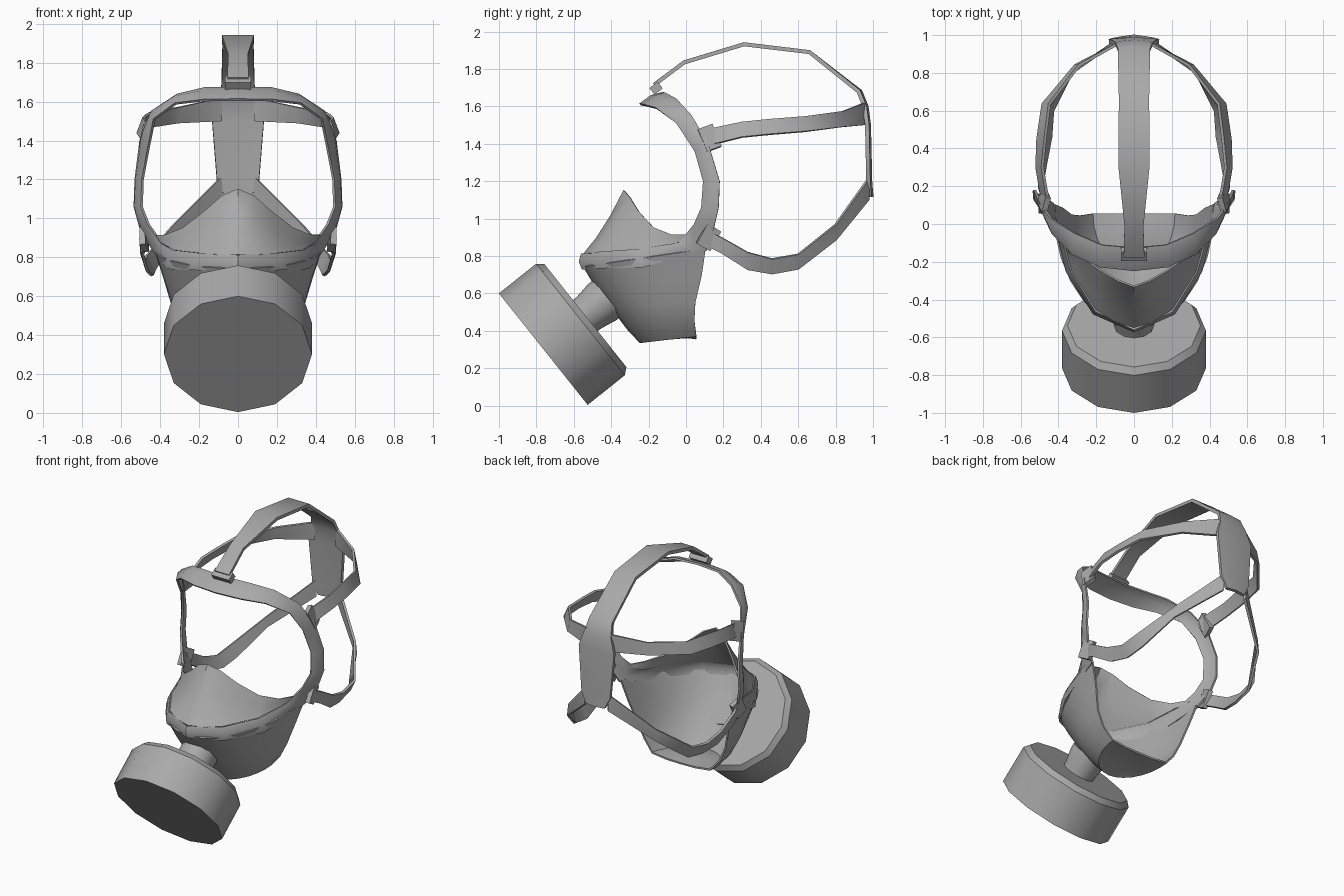
import bpy, bmesh, math
from mathutils import Vector, Matrix

if "Cube" in bpy.data.objects:
    bpy.data.objects.remove(bpy.data.objects["Cube"])

rubber = bpy.data.materials.new("grey rubber")
rubber.diffuse_color = (0.4, 0.4, 0.4, 1)
rubber.use_nodes = True
rubber.node_tree.nodes["Principled BSDF"].inputs["Base Color"].default_value = rubber.diffuse_color


def finish(bm, name, angle=35, mirrored=False, thick=0):
    """Make the object, bake its modifiers, then shade it."""
    bmesh.ops.recalc_face_normals(bm, faces=bm.faces)
    me = bpy.data.meshes.new(name)
    bm.to_mesh(me)
    bm.free()
    ob = bpy.data.objects.new(name, me)
    bpy.context.collection.objects.link(ob)
    me.materials.append(rubber)
    if mirrored:
        m = ob.modifiers.new("mirror", 'MIRROR')
        m.use_clip = True
        m.merge_threshold = 0.002
    if thick:
        s = ob.modifiers.new("thickness", 'SOLIDIFY')
        s.thickness = thick
        s.offset = 0
    bpy.ops.object.select_all(action='DESELECT')
    ob.select_set(True)
    bpy.context.view_layer.objects.active = ob
    bpy.ops.object.convert(target='MESH')
    bpy.ops.object.shade_smooth_by_angle(angle=math.radians(angle))


def sheet(name, rows, thick=0.02, mirrored=True):
    """Loft a surface through rows of points and give it thickness."""
    bm = bmesh.new()
    grid = [[bm.verts.new(p) for p in row] for row in rows]
    for a, b in zip(grid, grid[1:]):
        for i in range(len(a) - 1):
            bm.faces.new((a[i], a[i + 1], b[i + 1], b[i]))
    bmesh.ops.remove_doubles(bm, verts=bm.verts, dist=0.001)
    finish(bm, name, 40, mirrored, thick)


def lathe(name, profile, sides=12):
    """Revolve (depth, radius) pairs about the tilted filter axis."""
    o, a = Vector((0, -0.763, 0.302)), Vector((0, 0.782, 0.623))
    u, v = Vector((1, 0, 0)), Vector((0, -0.623, 0.782))
    bm = bmesh.new()
    rings = []
    for d, r in profile:
        rings.append([bm.verts.new(o + a * d + u * r * math.sin(t) + v * r * math.cos(t))
                      for t in [2 * math.pi * i / sides for i in range(sides)]])
    for p, q in zip(rings, rings[1:]):
        for i in range(sides):
            j = (i + 1) % sides
            bm.faces.new((p[i], p[j], q[j], q[i]))
    bm.faces.new(rings[0])
    bm.faces.new(rings[-1])
    finish(bm, name)


# filter canister and the neck joining it to the mask
lathe("filter_canister", [(0, 0.381), (0.254, 0.381), (0.288, 0.352)])
lathe("filter_neck", [(0.28, 0.105), (0.315, 0.107), (0.4, 0.122), (0.44, 0.122)])

# lens frame: front edge and rear edge, top centre to bottom centre
front = [(0, -.245, 1.61), (.18, -.225, 1.607), (.32, -.16, 1.59), (.43, -.05, 1.51),
         (.46, .05, 1.36), (.49, .095, 1.2), (.495, .085, 1.06), (.46, .045, .97),
         (.39, -.035, .87), (.33, -.25, .835), (.2, -.46, .82), (0, -.555, .81)]
rear = [(0, -.125, 1.67), (.17, -.11, 1.668), (.31, -.05, 1.635), (.44, .03, 1.55),
        (.5, .12, 1.4), (.525, .18, 1.2), (.53, .175, 1.06), (.5, .15, .95),
        (.43, .11, .83), (.36, -.23, .74), (.215, -.46, .735), (0, -.55, .73)]
front, rear = [Vector(p) for p in front], [Vector(p) for p in rear]
middle = []
for f, r in zip(front, rear):
    m = (f + r) / 2
    out = Vector((m.x, 0, (m.z - 1.2) if m.z > 1.2 else 0))
    if m.z < 0.85:
        out = Vector((m.x, m.y - 0.1, 0))
    middle.append(m + out.normalized() * 0.014)
sheet("lens_frame", [front, middle, rear], 0.014)

# lower face shell: rows sweep from front centre to the open rear edge
rows = []
for yf, zf, xr, yr, zr in [(-.545, .745, .425, .105, .84), (-.485, .645, .38, .085, .70),
                           (-.40, .53, .335, .05, .55), (-.31, .41, .285, .045, .45),
                           (-.245, .34, .22, .055, .375), (-.1, .385, .11, .055, .362),
                           (.055, .36, 0, .055, .36)]:
    row = []
    for i in range(8):
        t = math.pi / 2 * i / 7
        c, s = math.cos(t), math.sin(t)
        row.append(Vector((xr * s, yr - (yr - yf) * c, zr + (zf - zr) * c)))
    rows.append(row)
sheet("face_shell", rows, 0.012)

# nose cup rising from the lower frame edge
rim = [(0, -.33, 1.15), (.08, -.3, 1.115), (.17, -.25, 1.035), (.28, -.17, .95),
       (.37, -.08, .915), (.45, .05, .915)]
low = [(0, -.545, .81), (.11, -.51, .812), (.2, -.45, .82), (.325, -.25, .835),
       (.375, -.06, .865), (.43, .03, .9)]
cup = []
for k, sag in [(0, 0), (.25, .015), (.6, .015), (1, 0)]:
    row = []
    for i, (l, r) in enumerate(zip(low, rim)):
        p = Vector(l).lerp(Vector(r), k)
        p.y += sag * (1 - i / 5)
        row.append(p)
    cup.append(row)
sheet("nose_cup", cup, 0.01)

# crown strap running over the head into the back pad: y, z, half width
crown = [(-.17, 1.715, .055), (-.01, 1.835, .05), (.31, 1.932, .083), (.66, 1.89, .08),
         (.922, 1.68, .085), (.955, 1.6, .1), (.968, 1.5, .133), (.975, 1.19, .108),
         (.982, 1.115, .07)]
sheet("crown_strap_and_back_pad",
      [[(-w, y, z), (0, y + (.01 if z < 1.7 else 0), z), (w, y, z)] for y, z, w in crown],
      0.022, False)

# upper and lower side straps: x, y, top z, bottom z, inward lean of the top edge
straps = {
    "upper_side_strap": [(.085, .955, 1.62, 1.5, 0), (.3, .84, 1.575, 1.49, .02),
                         (.465, .635, 1.545, 1.465, .035), (.49, .45, 1.53, 1.45, .04),
                         (.5, .3, 1.515, 1.435, .03), (.48, .18, 1.49, 1.405, .03),
                         (.46, .1, 1.47, 1.39, .03)],
    "lower_side_strap": [(.085, .975, 1.215, 1.1, 0), (.335, .8, .97, .885, .01),
                         (.45, .6, .81, .73, -.04), (.46, .46, .785, .705, -.04),
                         (.48, .33, .82, .727, -.03), (.495, .19, .9, .815, -.01),
                         (.47, .1, .94, .86, 0)]}
for name, pts in straps.items():
    sheet(name, [[(x - lean / 2, y, a), (x + lean / 2, y, b)] for x, y, a, b, lean in pts], 0.016)


# strap buckles
def buckle(name, loc, size, rot, pair=True):
    bm = bmesh.new()
    bmesh.ops.create_cube(bm, size=1)
    m = Matrix.Translation(loc)
    for ang, axis in rot:
        m = m @ Matrix.Rotation(math.radians(ang), 4, axis)
    bmesh.ops.transform(bm, matrix=m @ Matrix.Diagonal((*size, 1)), verts=bm.verts)
    finish(bm, name, 30, pair)


buckle("upper_buckle", (.476, .125, 1.43), (.03, .085, .13), [(15, 'Z'), (20, 'X'), (-16, 'Y')])
buckle("lower_buckle", (.482, .12, .9), (.03, .085, .12), [(15, 'Z'), (-28, 'X'), (8, 'Y')])
buckle("crown_buckle", (0, -.16, 1.697), (.135, .055, .045), [(38, 'X')], False)
